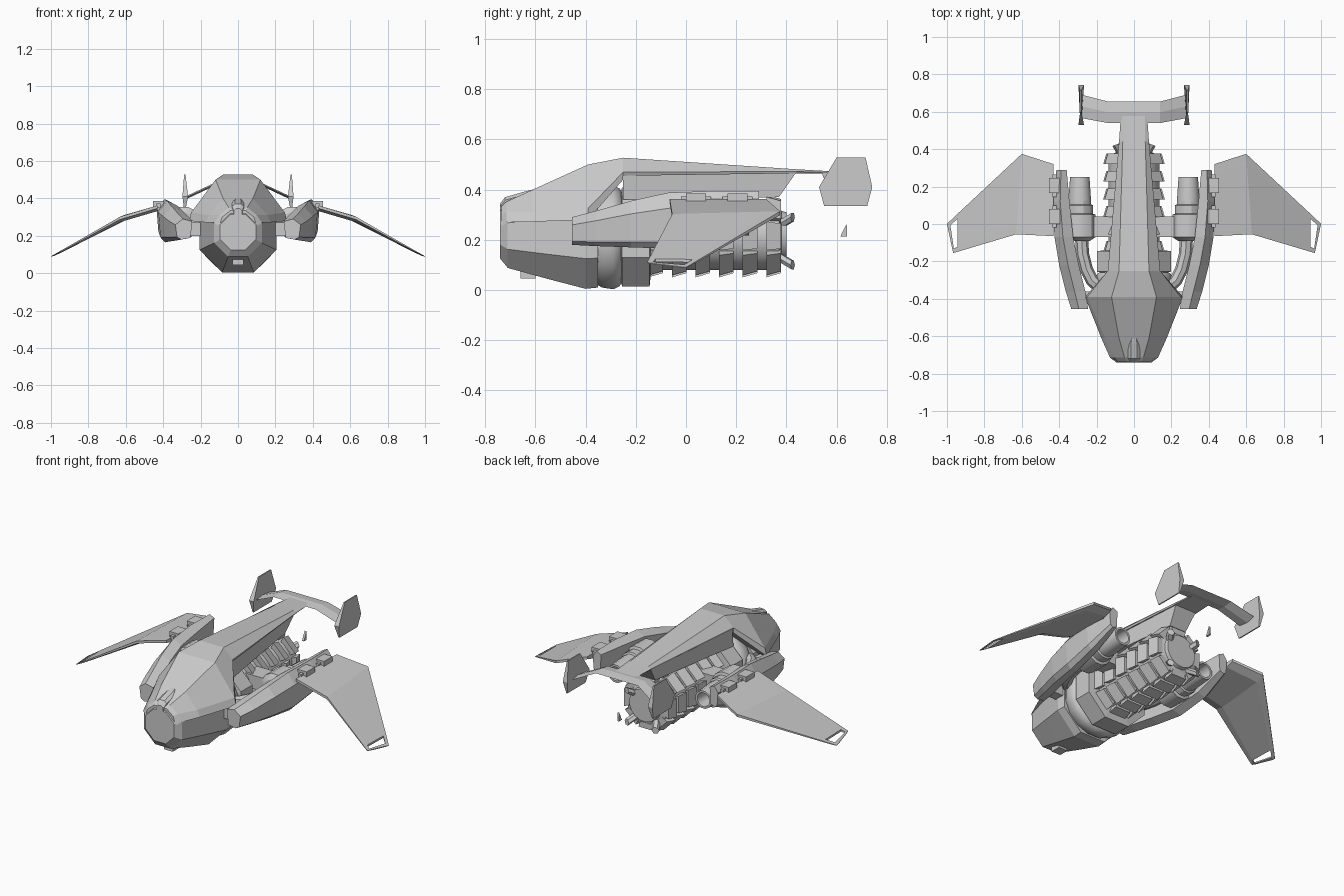
import bpy, bmesh, math
from math import sin, cos, pi, radians

if "Cube" in bpy.data.objects:
    bpy.data.objects.remove(bpy.data.objects["Cube"])


def finish(name, bm, mirror=False, smooth=None):
    bmesh.ops.recalc_face_normals(bm, faces=bm.faces)
    me = bpy.data.meshes.new(name)
    bm.to_mesh(me)
    bm.free()
    ob = bpy.data.objects.new(name, me)
    bpy.context.collection.objects.link(ob)
    if mirror:
        m = ob.modifiers.new("mirror", 'MIRROR')
        m.use_mirror_merge = False
    if smooth:
        bpy.ops.object.select_all(action='DESELECT')
        ob.select_set(True)
        bpy.context.view_layer.objects.active = ob
        bpy.ops.object.shade_smooth_by_angle(angle=radians(smooth))
    return ob


def add_loft(bm, sections):
    rings = [[bm.verts.new(p) for p in s] for s in sections]
    n = len(rings[0])
    for a, b in zip(rings, rings[1:]):
        for i in range(n):
            j = (i + 1) % n
            bm.faces.new((a[i], a[j], b[j], b[i]))
    bm.faces.new(rings[0])
    bm.faces.new(rings[-1])


def loft(name, sections, mirror=False, smooth=None):
    bm = bmesh.new()
    add_loft(bm, sections)
    return finish(name, bm, mirror, smooth)


def ngon(x, y, z, apothem, n=8):
    r = apothem / cos(pi / n)
    return [(x + r * cos((k + .5) * 2 * pi / n), y, z + r * sin((k + .5) * 2 * pi / n)) for k in range(n)]


def turned(name, profile, x=0, n=8, mirror=False, smooth=None):
    return loft(name, [ngon(x, y, z, r, n) for y, z, r in profile], mirror, smooth)


def box(name, x, y, z, mirror=False):
    return loft(name, [[(x[0], v, z[0]), (x[1], v, z[0]), (x[1], v, z[1]), (x[0], v, z[1])] for v in y], mirror)


def tube(name, pts, r, n=8, mirror=True):
    # path in a horizontal plane, swept with an n-sided section
    secs = []
    for i, (x, y, z) in enumerate(pts):
        a, b = pts[max(i - 1, 0)], pts[min(i + 1, len(pts) - 1)]
        dx, dy = b[0] - a[0], b[1] - a[1]
        d = math.hypot(dx, dy)
        nx, ny = -dy / d, dx / d
        secs.append([(x + r * cos(t) * nx, y + r * cos(t) * ny, z + r * sin(t))
                     for t in (2 * pi * k / n for k in range(n))])
    return loft(name, secs, mirror, 40)


# Nose hull, neck and housing
turned("nose_hull", [(-.74, .22, .095), (-.71, .215, .127), (-.55, .212, .168), (-.40, .21, .205), (-.35, .21, .2)])
turned("neck_ring", [(-.36, .21, .185), (-.335, .21, .2), (-.29, .21, .207), (-.265, .21, .195), (-.25, .21, .17)],
       n=16, smooth=40)
turned("engine_housing", [(-.26, .212, .17), (-.255, .212, .197), (-.145, .212, .197), (-.14, .212, .15)])


# Canopy shell: top, crease and lower edge at each station
def shell(y, wt, zt, wm, zm, wl, zl):
    return [(-wl, y, zl), (-wm, y, zm), (-wt, y, zt), (wt, y, zt), (wm, y, zm), (wl, y, zl)]


loft("canopy_shell", [
    shell(-.735, .04, .335, .085, .30, .10, .25),
    shell(-.715, .05, .352, .10, .31, .128, .27),
    shell(-.61, .08, .40, .155, .31, .175, .272),
    shell(-.39, .12, .50, .25, .325, .262, .28),
    shell(-.25, .08, .527, .14, .47, .14, .44)])

# Long spine running aft, with keel beneath
loft("spine", [
    shell(-.25, .08, .527, .14, .47, .135, .455),
    shell(.44, .06, .481, .08, .472, .075, .465),
    shell(.58, .06, .473, .07, .468, .065, .464)])
loft("spine_keel", [
    [(-.13, -.25, .47), (.13, -.25, .47), (.14, -.25, .36), (-.14, -.25, .36)],
    [(-.07, .44, .47), (.07, .44, .47), (.055, .37, .37), (-.055, .37, .37)]])

# Nose sensor and chin sensor
loft("nose_sensor", [
    [(-w, y, zb), (w, y, zb), (w, y, zt - .012), (w * .5, y, zt), (-w * .5, y, zt), (-w, y, zt - .012)]
    for y, w, zb, zt in ((-.74, .022, .31, .345), (-.72, .032, .31, .37), (-.64, .032, .34, .393), (-.61, .022, .37, .40))])
box("chin_sensor", (-.03, .03), (-.66, -.60), (.045, .08))

# Main engine core, rib blocks and end pegs
CZ = .215
turned("engine_core", [(-.2, CZ, .135), (.37, CZ, .135), (.38, CZ, .10), (.40, CZ, .095)], n=16, smooth=30)
bm = bmesh.new()
for i in range(6):
    y0 = -.15 + i * .094
    for k in range(8):
        mid = k * pi / 4

        def quad(y, r):
            return [(q * cos(mid + a), y, CZ + q * sin(mid + a))
                    for q, a in ((.12, -.33), (r, -.33), (r, .33), (.12, .33))]
        add_loft(bm, [quad(y0, .174), quad(y0 + .058, .156)])
finish("engine_ribs", bm)
bm = bmesh.new()
for k in range(4):
    a = pi / 4 + k * pi / 2
    secs = []
    for y, r in ((.36, .08), (.425, .135)):
        x, z = r * cos(a), CZ - .02 + r * sin(a)
        secs.append([(x + .02 * cos(t), y - .6 * .02 * cos(t) * cos(a), z + .02 * sin(t))
                     for t in (j * pi / 3 for j in range(6))])
    add_loft(bm, secs)
finish("engine_pegs", bm)


# Curved side arms: inner and outer x, bottom and top z at each station
def arm(y, xi, xo, zb, zt):
    w, h = xo - xi, zt - zb
    return [(xi + .1 * w, y, zb + .08 * h), (xi + .65 * w, y, zb), (xo - .1 * w, y, zb + .12 * h),
            (xo, y, zb + .72 * h), (xi + .55 * w, y, zt), (xi, y, zt - .12 * h)]


loft("side_arm", [
    arm(-.455, .245, .335, .18, .29),
    arm(-.36, .26, .365, .175, .315),
    arm(-.22, .295, .40, .17, .355),
    arm(-.07, .325, .425, .165, .388),
    arm(.12, .345, .435, .20, .395),
    arm(.29, .36, .415, .27, .395)], mirror=True)

# Side thrusters with their ducts and struts
turned("side_thruster", [(-.09, .27, .055), (-.07, .27, .085), (.05, .27, .085), (.055, .27, .07), (.10, .27, .07),
                         (.105, .27, .06), (.13, .27, .06), (.25, .27, .052), (.25, .27, .04), (.16, .27, .035)],
       x=.29, n=12, mirror=True, smooth=30)
box("thruster_strut", (.10, .26), (-.07, .04), (.23, .31), True)
tube("intake_duct", [(.28, -.08, .26), (.275, -.16, .26), (.255, -.24, .26), (.225, -.30, .26), (.17, -.35, .26)], .035)
box("arm_bracket", (.18, .29), (-.42, -.36), (.2, .27), True)

# Swept wings: leading and trailing points per column, with an open slot near the tip
cols = [((.43, -.065), (.43, .32), .03), ((.63, -.055), (.60, .375), .03),
        ((.942, -.148), (.945, .053), .012), ((.96, -.153), (.985, .015), .008), ((.967, -.155), (1.0, 0), .004)]


def wing_z(x):
    return .362 - (x - .43) * .285 if x < .62 else .308 - (x - .62) * .572


bm = bmesh.new()
top, bot = [], []
for le, te, thick in cols:
    pts = [(le[0] + t * (te[0] - le[0]), le[1] + t * (te[1] - le[1])) for t in (0, .13, .87, 1)]
    top.append([bm.verts.new((x, y, wing_z(x))) for x, y in pts])
    bot.append([bm.verts.new((x, y, wing_z(x) - thick * (1 if 0 < j < 3 else .5))) for j, (x, y) in enumerate(pts)])
pair = {}
for c in range(4):
    for r in range(3):
        if (c, r) == (2, 1):
            continue
        idx = ((c, r), (c + 1, r), (c + 1, r + 1), (c, r + 1))
        bm.faces.new([top[i][j] for i, j in idx])
        bm.faces.new([bot[i][j] for i, j in reversed(idx)])
        for i, j in idx:
            pair[top[i][j]] = bot[i][j]
for e in [e for e in bm.edges if len(e.link_faces) == 1 and e.verts[0] in pair]:
    a, b = e.verts
    bm.faces.new((a, b, pair[b], pair[a]))
finish("wing", bm, mirror=True)

# Wing hinges
for nm, y in (("front", .04), ("rear", .205)):
    box("wing_hinge_" + nm, (.395, .455), (y - .04, y + .04), (.335, .385), True)
    box("hinge_pin_" + nm, (.415, .435), (y - .06, y + .06), (.35, .372), True)

# Tailplane with drooping ends
loft("tailplane", [
    [(x, y0, z), (x, (y0 + y1) / 2, z + .008), (x, y1, z), (x, (y0 + y1) / 2, z - .008)]
    for x, y0, y1, z in ((-.275, .565, .69, .405), (-.14, .54, .655, .468), (.14, .54, .655, .468), (.275, .565, .69, .405))])

# Tail fins: upright six-sided plates tapering to their top and bottom
outline = [(.53, .41), (.60, .528), (.715, .528), (.742, .41), (.722, .335), (.55, .335)]
mids = (.41,)
loft("tail_fin", [
    [(.285 - (.018 if z in mids else .004), y, z) for y, z in outline],
    [(.285 + (.012 if z in mids else .003), y, z) for y, z in outline]], mirror=True)

# Small loose shard behind the engine
loft("tail_shard", [[(x, .615, .213), (x, .642, .213), (x, .64, .265)] for x in (-.006, .006)])
